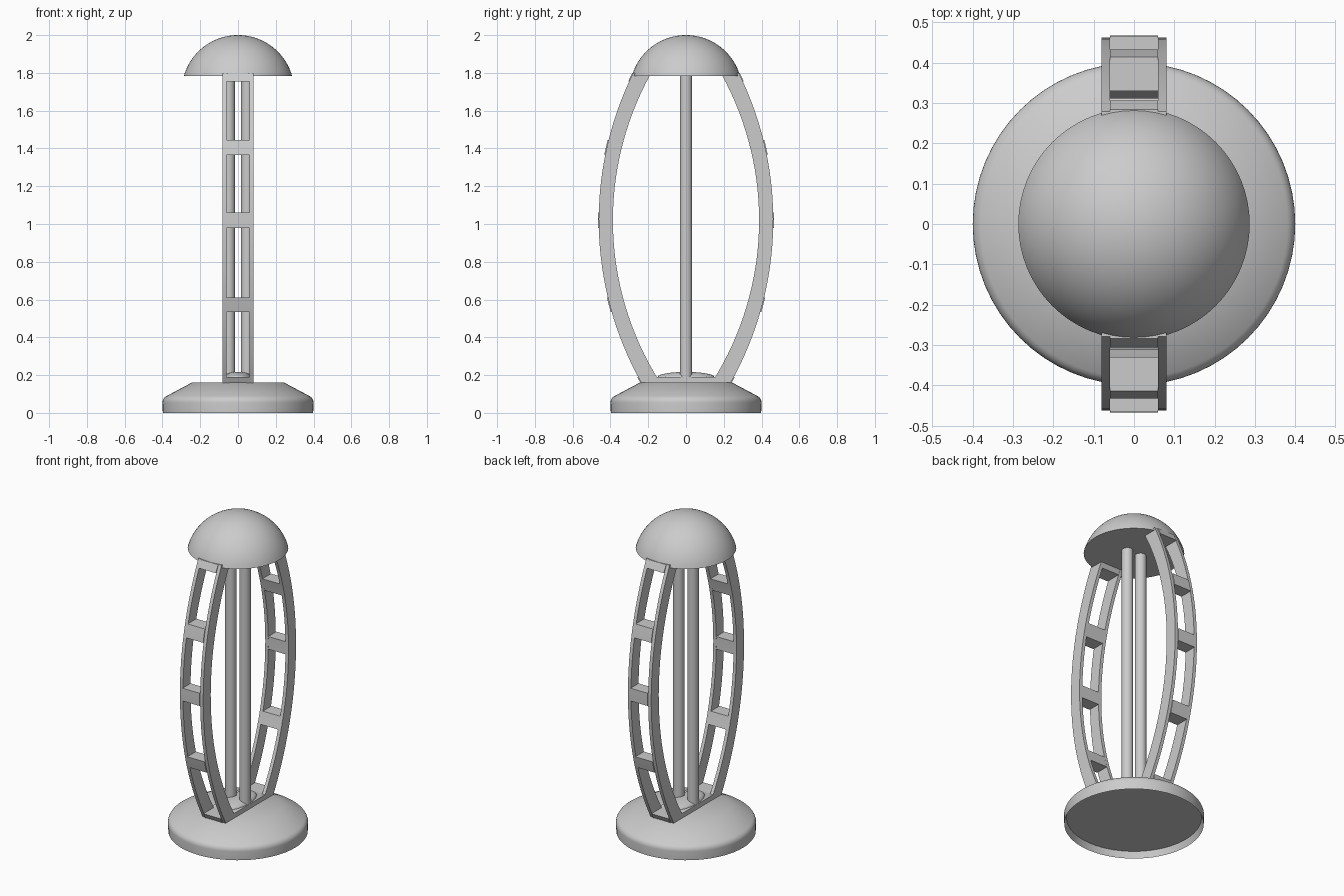
import bpy, bmesh, math

cube = bpy.data.objects.get("Cube")
if cube:
    bpy.data.objects.remove(cube, do_unlink=True)

grey = bpy.data.materials.new("light grey")
grey.use_nodes = True
grey.diffuse_color = (0.6, 0.6, 0.6, 1)
grey.node_tree.nodes["Principled BSDF"].inputs["Base Color"].default_value = grey.diffuse_color


def finish(name, bm):
    bmesh.ops.recalc_face_normals(bm, faces=bm.faces)
    mesh = bpy.data.meshes.new(name)
    bm.to_mesh(mesh)
    bm.free()
    obj = bpy.data.objects.new(name, mesh)
    bpy.context.collection.objects.link(obj)
    mesh.materials.append(grey)
    bpy.ops.object.select_all(action='DESELECT')
    obj.select_set(True)
    bpy.context.view_layer.objects.active = obj
    bpy.ops.object.shade_smooth_by_angle(angle=math.radians(30))
    return obj


def lathe(name, profile, steps=64):
    """Spin an (r, z) profile around the z axis."""
    bm = bmesh.new()
    verts = [bm.verts.new((r, 0, z)) for r, z in profile]
    edges = [bm.edges.new(pair) for pair in zip(verts, verts[1:])]
    bmesh.ops.spin(bm, geom=verts + edges, axis=(0, 0, 1), cent=(0, 0, 0),
                   angle=math.tau, steps=steps)
    bmesh.ops.remove_doubles(bm, verts=bm.verts, dist=0.0005)
    return finish(name, bm)


def prism(name, outline, x0, x1):
    """Extrude a (y, z) outline from x0 to x1."""
    bm = bmesh.new()
    face = bm.faces.new([bm.verts.new((x0, y, z)) for y, z in outline])
    out = bmesh.ops.extrude_face_region(bm, geom=[face])
    moved = [v for v in out["geom"] if isinstance(v, bmesh.types.BMVert)]
    bmesh.ops.translate(bm, verts=moved, vec=(x1 - x0, 0, 0))
    return finish(name, bm)


MID = 1.02


def bow(z, peak, radius):
    return peak - radius + math.sqrt(radius ** 2 - (z - MID) ** 2)


def arm_slice(name, side, z0, z1, x0, x1, steps, lift=0.0):
    """Piece of a bowed arm between two heights."""
    zs = [z0 + (z1 - z0) * i / steps for i in range(steps + 1)]
    outer = [(side * (bow(z, 0.462, 1.756) + lift), z) for z in zs]
    inner = [(side * bow(z, 0.387, 1.6), z) for z in reversed(zs)]
    prism(name, outer + inner, x0, x1)


# Base with rounded shoulder and hollow underside
rim = [(0.362 + 0.038 * math.cos(a), 0.055 + 0.038 * math.sin(a))
       for a in (math.radians(d) for d in range(0, 61, 12))]
lathe("base", [(0, 0.04), (0.385, 0.04), (0.398, 0)] + rim + [(0.245, 0.16), (0, 0.16)])

# Domed cap, a slice of a sphere
radius, edge = 0.298, math.asin(0.287 / 0.298)
cap = [(radius * math.sin(edge * i / 20), 2 - radius + radius * math.cos(edge * i / 20))
       for i in range(21)]
lathe("cap", cap + [(0, cap[-1][1])])

# Foot strip joining the two arms, with a low mound on it
prism("foot_strip", [(-0.24, 0.155), (0.24, 0.155), (0.155, 0.19), (-0.155, 0.19)], -0.081, 0.081)
bm = bmesh.new()
bmesh.ops.create_uvsphere(bm, u_segments=32, v_segments=16, radius=1)
bmesh.ops.scale(bm, verts=bm.verts, vec=(0.075, 0.15, 0.027))
bmesh.ops.translate(bm, verts=bm.verts, vec=(0, 0, 0.19))
finish("foot_mound", bm)

# Bowed ladder arms: two rails and crossbars each
bars = [(0.155, 0.19), (0.535, 0.61), (0.98, 1.06), (1.365, 1.445), (1.755, 1.8)]
for label, side in (("front", -1), ("back", 1)):
    for hand, sx in (("left", 1), ("right", -1)):
        arm_slice(f"{label}_{hand}_rail", side, 0.155, 1.8, sx * 0.06, sx * 0.081, 32)
    for i, (z0, z1) in enumerate(bars):
        arm_slice(f"{label}_crossbar_{i + 1}", side, z0, z1, -0.06, 0.06, 4, 0.005)

# Twin upright tubes
for hand, sx in (("left", 1), ("right", -1)):
    bm = bmesh.new()
    bmesh.ops.create_cone(bm, cap_ends=True, segments=32, radius1=0.033, radius2=0.033, depth=1.61)
    bmesh.ops.translate(bm, verts=bm.verts, vec=(sx * 0.049, 0, 0.98))
    finish(f"{hand}_tube", bm)
